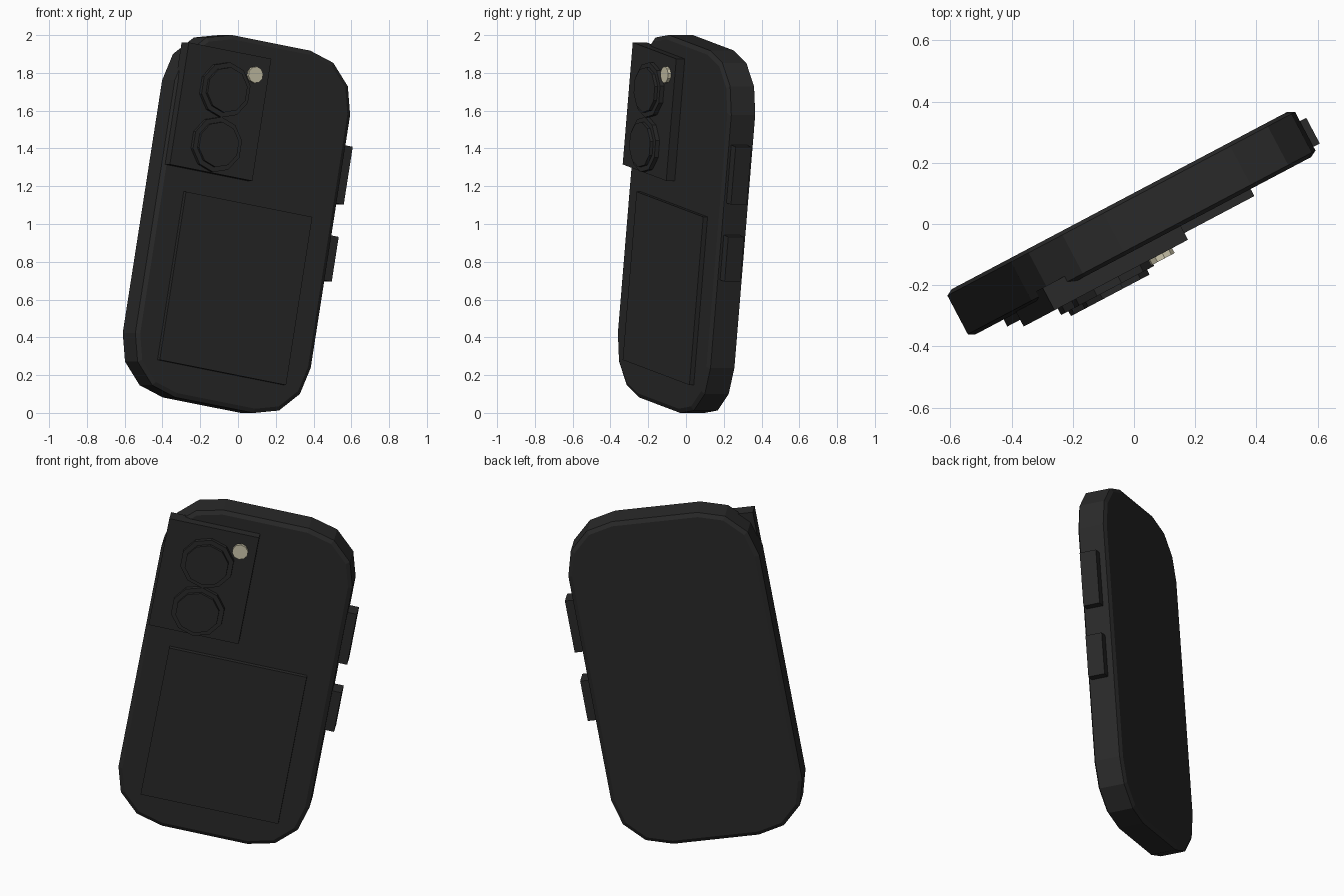
import bpy, bmesh, math
from mathutils import Matrix, Vector

if "Cube" in bpy.data.objects:
    bpy.data.objects.remove(bpy.data.objects["Cube"])

# Local frame: x = across the phone, y = along it, z = out of the front face
yaw, tilt = math.radians(27.84), math.radians(10)
side = Vector((math.cos(yaw), math.sin(yaw), 0))
out = Vector((math.sin(yaw), -math.cos(yaw), 0))
up = Vector((0, 0, 1))
u = side * math.cos(tilt) - up * math.sin(tilt)
v = side * math.sin(tilt) + up * math.cos(tilt)
FRAME = Matrix((u, v, out)).transposed().to_4x4()
FRAME.translation = side * -0.006 + up


def material(name, color):
    m = bpy.data.materials.new(name)
    m.diffuse_color = (*color, 1)
    m.use_nodes = True
    m.node_tree.nodes["Principled BSDF"].inputs["Base Color"].default_value = m.diffuse_color
    return m


DARK = material("dark_grey", (0.0225, 0.0225, 0.0225))
LIGHT = material("warm_light", (0.62, 0.58, 0.42))


def loft(name, rings, mat):
    """Solid through stacked rings of (outline, height), capped at both ends."""
    bm = bmesh.new()
    loops = [[bm.verts.new((x, y, z)) for x, y in pts] for pts, z in rings]
    n = len(loops[0])
    for a, b in zip(loops, loops[1:]):
        for i in range(n):
            j = (i + 1) % n
            bm.faces.new((a[i], a[j], b[j], b[i]))
    bm.faces.new(loops[0][::-1])
    bm.faces.new(loops[-1])
    bmesh.ops.recalc_face_normals(bm, faces=bm.faces)
    bm.transform(FRAME)
    me = bpy.data.meshes.new(name)
    bm.to_mesh(me)
    bm.free()
    me.materials.append(mat)
    ob = bpy.data.objects.new(name, me)
    bpy.context.collection.objects.link(ob)


def rounded(w, h, r, seg=3):
    pts = []
    for q, (sx, sy) in enumerate(((1, 1), (-1, 1), (-1, -1), (1, -1))):
        for k in range(seg + 1):
            a = math.pi / 2 * (q + k / seg)
            pts.append((sx * (w - r) + r * math.cos(a), sy * (h - r) + r * math.sin(a)))
    return pts


def box(name, x0, x1, y0, y1, z0, z1):
    pts = [(x0, y0), (x1, y0), (x1, y1), (x0, y1)]
    loft(name, [(pts, z0), (pts, z1)], DARK)


def disc(name, cx, cy, r, z0, z1, mat, n=10):
    pts = [(cx + r * math.cos(math.tau * (i + 0.5) / n),
            cy + r * math.sin(math.tau * (i + 0.5) / n)) for i in range(n)]
    loft(name, [(pts, z0), (pts, z1)], mat)


# Body with chamfered rims
outer, inner = rounded(0.533, 0.974, 0.295), rounded(0.51, 0.951, 0.272)
loft("body", [(inner, -0.09), (outer, -0.078), (outer, 0.065), (inner, 0.077)], DARK)

# Raised plates on the front
box("lower_panel", -0.384, 0.384, -0.798, 0.106, 0.05, 0.103)
box("camera_plate", -0.517, -0.016, 0.229, 0.885, 0.045, 0.128)

# Two stepped lenses and the flash
for name, y in (("upper", 0.674), ("lower", 0.38)):
    disc(name + "_lens_ring", -0.267, y, 0.148, 0.11, 0.152, DARK)
    disc(name + "_lens", -0.267, y, 0.121, 0.12, 0.17, DARK)
disc("flash", -0.102, 0.784, 0.044, 0.11, 0.146, LIGHT)

# Side buttons
box("upper_button", 0.5, 0.585, 0.207, 0.518, -0.044, 0.051)
box("lower_button", 0.5, 0.585, -0.207, 0.034, -0.044, 0.051)
